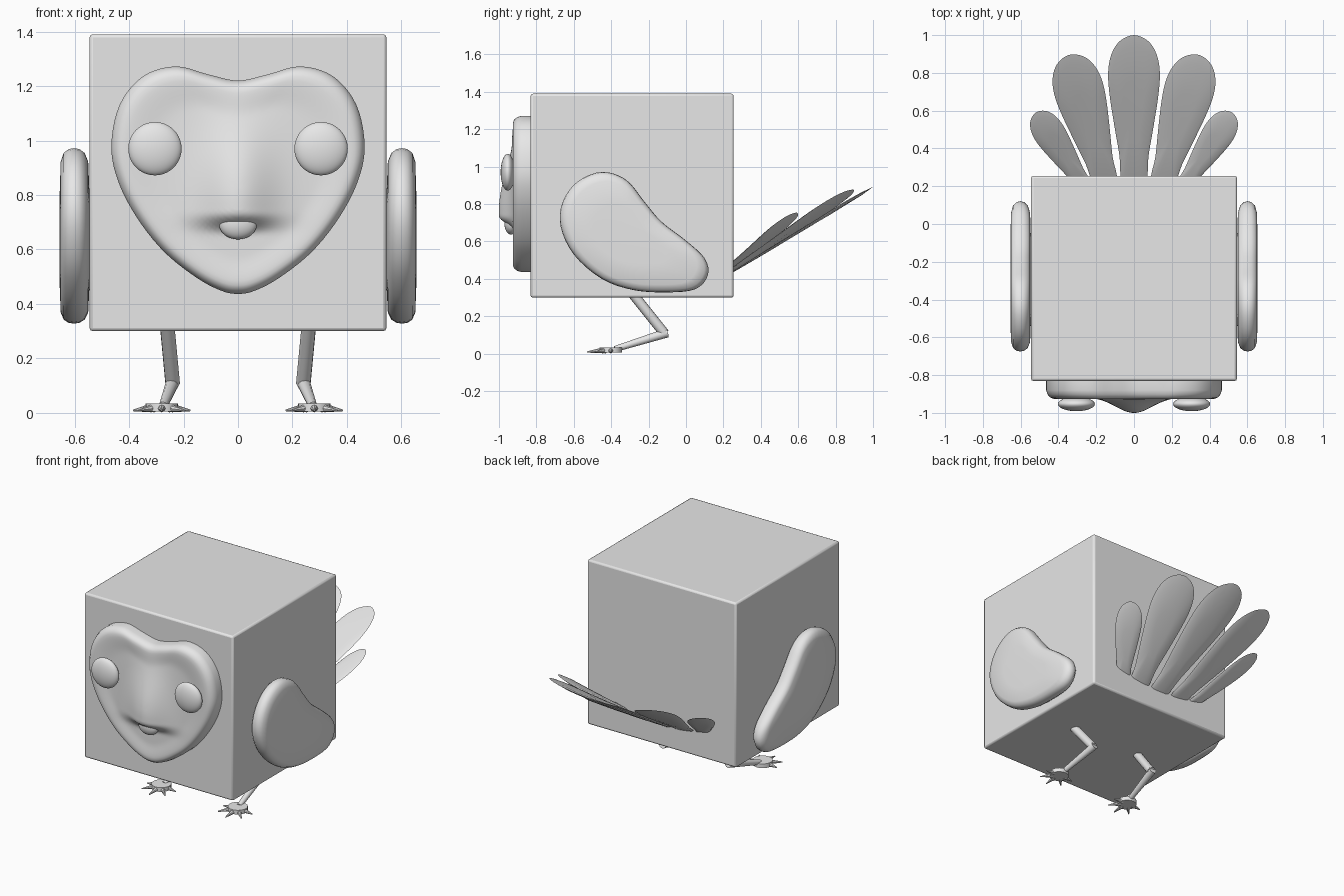
import bpy, bmesh, math
from mathutils import Vector

if "Cube" in bpy.data.objects:
    bpy.data.objects.remove(bpy.data.objects["Cube"])

grey = bpy.data.materials.new("light grey")
grey.diffuse_color = (0.8, 0.8, 0.8, 1)
grey.use_nodes = True
grey.node_tree.nodes["Principled BSDF"].inputs["Base Color"].default_value = grey.diffuse_color


def finish(ob, name, angle=40):
    ob.name = name
    ob.data.materials.clear()
    ob.data.materials.append(grey)
    bpy.ops.object.select_all(action='DESELECT')
    ob.select_set(True)
    bpy.context.view_layer.objects.active = ob
    bpy.ops.object.shade_smooth_by_angle(angle=math.radians(angle))
    return ob


def loft(name, rings, angle=40):
    """Skin a list of equal-length point rings and cap both ends."""
    bm = bmesh.new()
    loops = [[bm.verts.new(p) for p in r] for r in rings]
    for a, b in zip(loops, loops[1:]):
        for i in range(len(a)):
            j = (i + 1) % len(a)
            bm.faces.new((a[i], a[j], b[j], b[i]))
    bm.faces.new(loops[0])
    bm.faces.new(loops[-1])
    bmesh.ops.recalc_face_normals(bm, faces=bm.faces)
    me = bpy.data.meshes.new(name)
    bm.to_mesh(me)
    bm.free()
    ob = bpy.data.objects.new(name, me)
    bpy.context.collection.objects.link(ob)
    return finish(ob, name, angle)


def smooth_loop(pts, n=5):
    """Closed Catmull-Rom curve through 2D points."""
    P = [Vector(p) for p in pts]
    out = []
    for i in range(len(P)):
        a, b, c, d = (P[(i + k) % len(P)] for k in (-1, 0, 1, 2))
        for k in range(n):
            t = k / n
            out.append(0.5 * (2 * b + (c - a) * t + (2 * a - 5 * b + 4 * c - d) * t * t
                              + (3 * b - a - 3 * c + d) * t ** 3))
    return out


def rod(name, a, b, r1, r2, n=12):
    """Tapered round rod from a to b."""
    a, b = Vector(a), Vector(b)
    q = (b - a).to_track_quat('Z', 'Y')
    circle = [(math.cos(2 * math.pi * i / n), math.sin(2 * math.pi * i / n)) for i in range(n)]
    return loft(name, [[p + q @ Vector((r * x, r * y, 0)) for x, y in circle]
                       for p, r in ((a, r1), (b, r2))])


def ball(name, loc, radii):
    bpy.ops.mesh.primitive_uv_sphere_add(segments=32, ring_count=20, location=loc)
    ob = bpy.context.object
    ob.scale = radii
    return finish(ob, name, 180)


def step(a, b, x):
    t = min(1, max(0, (x - a) / (b - a)))
    return t * t * (3 - 2 * t)


# Cube body
bpy.ops.mesh.primitive_cube_add(size=1, location=(0, -0.288, 0.845))
body = bpy.context.object
body.scale = (1.09, 1.086, 1.09)
bpy.ops.object.transform_apply(location=False, rotation=False, scale=True)
bev = body.modifiers.new("soft edges", 'BEVEL')
bev.width, bev.segments = 0.012, 2
finish(body, "body", 30)

# Heart-shaped face with a nose ridge
half = [(0.11, 1.243), (0.23, 1.272), (0.35, 1.235), (0.435, 1.13), (0.465, 0.98),
        (0.44, 0.85), (0.37, 0.715), (0.27, 0.59), (0.15, 0.495), (0.06, 0.448)]
heart = smooth_loop([(0, 1.22)] + half + [(0, 0.437)] + [(-x, z) for x, z in reversed(half)])
centre = Vector((0, 0.83))


def face_ring(scale, depth):
    ring = []
    for p in heart:
        x, z = centre + (p - centre) * scale
        nose = 0.083 * math.exp(-(x / 0.135) ** 2) * step(1.22, 0.77, z) * step(0.655, 0.735, z)
        ring.append((x, -depth - (nose if scale < 0.95 else 0), z))
    return ring


rim = [(1, 0.825), (1, 0.88), (0.985, 0.902), (0.955, 0.918), (0.92, 0.925), (0.88, 0.926)]
inner = [(0.85 - 0.04 * i, 0.917 + 0.009 * step(0.65, 0.88, 0.85 - 0.04 * i)) for i in range(21)]
loft("face", [face_ring(s, d) for s, d in rim + inner + [(0.015, 0.917)]], 60)

# Beak tip under the nose
ball("beak", (0, -0.935, 0.695), (0.07, 0.036, 0.058))

# Tail feathers: base, tip (seen from above) and half width
def feather(name, base, tip, width):
    b, t = Vector(base), Vector(tip)
    axis = t - b
    side = Vector((axis.y, -axis.x)).normalized()
    prof = [(0, 0.42), (0.2, 0.56), (0.4, 0.76), (0.6, 0.94), (0.75, 1), (0.87, 0.88), (0.96, 0.55)]
    outline = smooth_loop(prof + [(1, 0)] + [(l, -w) for l, w in reversed(prof)], 4)
    rings = []
    for scale, lift in ((0.4, -0.011), (0.85, -0.008), (1, 0), (0.85, 0.008), (0.4, 0.011)):
        ring = []
        for l, w in outline:
            l = 0.5 + (l - 0.5) * scale
            p = b + axis * l + side * (w * scale * width)
            z = 0.445 + 0.6 * (p.y - 0.255) + 0.4 * p.x ** 2 + lift
            ring.append((p.x, p.y, z))
        rings.append(ring)
    loft(name, rings)


feather("tail_feather_middle", (0, 0.2), (0, 1.0), 0.137)

# Wing outline in side view (y, z)
wing = smooth_loop([(-0.45, 0.972), (-0.58, 0.92), (-0.66, 0.81), (-0.67, 0.68), (-0.6, 0.53),
                    (-0.45, 0.4), (-0.28, 0.34), (-0.1, 0.328), (0.05, 0.345), (0.117, 0.42),
                    (0.1, 0.51), (0, 0.605), (-0.13, 0.705), (-0.22, 0.81), (-0.32, 0.93)], 4)
wing_mid = Vector((-0.32, 0.62))
wing_section = [(0.5, 0.545), (0.86, 0.55), (0.95, 0.563), (0.99, 0.582), (1, 0.602),
                (0.99, 0.622), (0.95, 0.64), (0.86, 0.651), (0.5, 0.655)]

for s, tag in ((1, "right"), (-1, "left")):
    ball("eye_" + tag, (s * 0.305, -0.953, 0.97), (0.098, 0.038, 0.098))

    rings = []
    for k, x in wing_section:
        pts = [wing_mid + (p - wing_mid) * k for p in wing]
        rings.append([(s * x, p.x, p.y) for p in pts])
    loft("wing_" + tag, rings, 50)

    feather("tail_feather_inner_" + tag, (s * 0.145, 0.2), (s * 0.345, 0.895), 0.132)
    feather("tail_feather_outer_" + tag, (s * 0.255, 0.19), (s * 0.52, 0.59), 0.083)

    # Bent leg
    rod("upper_leg_" + tag, (s * 0.26, -0.285, 0.32), (s * 0.24, -0.115, 0.108), 0.027, 0.027)
    rod("lower_leg_" + tag, (s * 0.24, -0.1, 0.112), (s * 0.275, -0.38, 0.025), 0.025, 0.016)

    # Foot disc with claws
    fx, fy = s * 0.28, -0.402
    rod("foot_" + tag, (fx, fy, 0.006), (fx, fy, 0.034), 0.06, 0.06, 20)
    for i, deg in enumerate((0, 45, 90, 135, 180)):
        a = math.radians(deg)
        reach = 0.105 + 0.023 * math.sin(a)
        d = Vector((math.cos(a), -math.sin(a), 0))
        o = Vector((fx, fy, 0.018))
        rod(f"claw_{tag}_{i + 1}", o + d * 0.04, o + d * reach + Vector((0, 0, -0.009)), 0.016, 0.003, 8)
